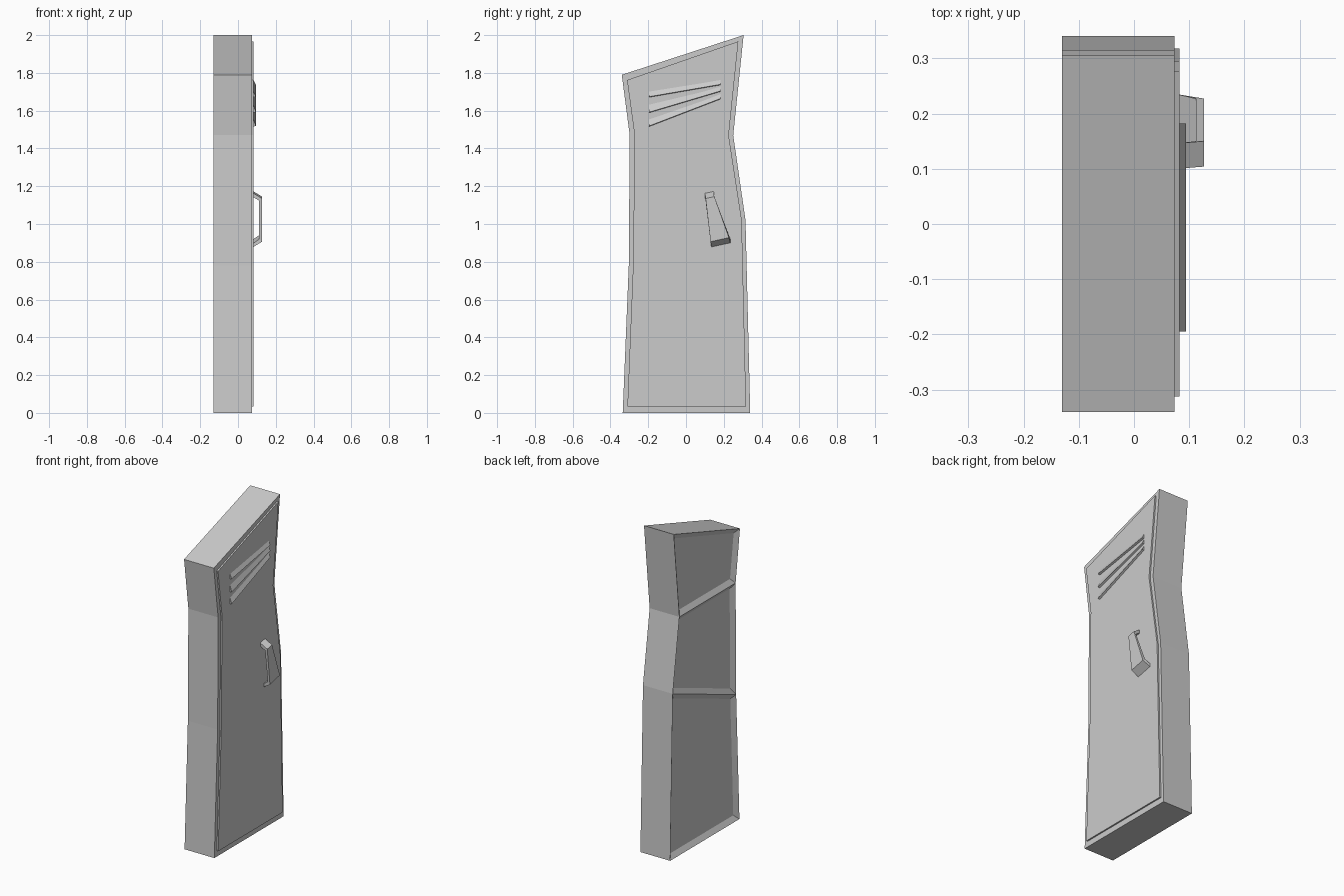
import bpy, bmesh

if "Cube" in bpy.data.objects:
    bpy.data.objects.remove(bpy.data.objects["Cube"])

BACK, FRONT, DOOR = -0.13, 0.073, 0.082


def finish(name, bm, normals=True):
    if normals:
        bmesh.ops.recalc_face_normals(bm, faces=bm.faces[:])
    me = bpy.data.meshes.new(name)
    bm.to_mesh(me)
    bm.free()
    ob = bpy.data.objects.new(name, me)
    bpy.context.collection.objects.link(ob)
    return ob


def ladder(name, left, right, x0, x1):
    """Slab between x0 and x1 made of stacked quads between two side profiles.
    Returns the bmesh and its rear-facing quads."""
    bm = bmesh.new()
    grid = [[[bm.verts.new((x, y, z)) for y, z in side] for x in (x0, x1)]
            for side in (left, right)]
    (lb, lf), (rb, rf) = grid
    rear = []
    for i in range(len(left) - 1):
        j = i + 1
        rear.append(bm.faces.new((lb[i], lb[j], rb[j], rb[i])))
        bm.faces.new((lf[i], rf[i], rf[j], lf[j]))
        bm.faces.new((lb[i], lf[i], lf[j], lb[j]))
        bm.faces.new((rb[i], rb[j], rf[j], rf[i]))
    bm.faces.new((lb[0], rb[0], rf[0], lf[0]))
    bm.faces.new((lb[-1], lf[-1], rf[-1], rb[-1]))
    bmesh.ops.recalc_face_normals(bm, faces=bm.faces[:])
    return bm, rear


# Crooked cabinet body, with three recessed panels in its rear
body_l = [(-0.335, 0), (-0.303, 0.78), (-0.298, 1.47), (-0.34, 1.79)]
body_r = [(0.34, 0), (0.315, 1.02), (0.25, 1.47), (0.305, 2.0)]
bm, rear = ladder("cabinet_body", body_l, body_r, BACK, FRONT)
bmesh.ops.inset_individual(bm, faces=rear, thickness=0.03, depth=-0.02,
                           use_even_offset=True)
finish("cabinet_body", bm, False)

# Door panel standing slightly proud of the front
door_l = [(-0.31, 0.035), (-0.28, 0.78), (-0.272, 1.47), (-0.312, 1.762)]
door_r = [(0.318, 0.035), (0.295, 1.02), (0.226, 1.47), (0.277, 1.967)]
bm, _ = ladder("door", door_l, door_r, FRONT - 0.01, DOOR)
finish("door", bm)

# Three slanted louvres: (bottom, top) heights at each end
for n, (b0, t0, b1, t1) in enumerate([(1.515, 1.565, 1.66, 1.695),
                                      (1.588, 1.645, 1.70, 1.735),
                                      (1.67, 1.71, 1.735, 1.77)]):
    bm = bmesh.new()
    ends = []
    for y, b, t in ((-0.195, b0, t0), (0.182, b1, t1)):
        ends.append([bm.verts.new(c) for c in
                     ((DOOR - 0.004, y, b), (0.094, y, b + 0.004),
                      (DOOR - 0.004, y, t))])
    for i in range(3):
        j = (i + 1) % 3
        bm.faces.new((ends[0][i], ends[0][j], ends[1][j], ends[1][i]))
    bm.faces.new(ends[0])
    bm.faces.new(ends[1])
    finish(f"louvre_{n + 1}", bm)

# Handle: bent strap widening downwards
# each section: outer x, outer z, inner x, inner z, y from, y to
sections = [(0.078, 1.17, 0.078, 1.15, 0.100, 0.146),
            (0.127, 1.14, 0.112, 1.128, 0.104, 0.150),
            (0.127, 0.917, 0.112, 0.93, 0.130, 0.227),
            (0.078, 0.887, 0.078, 0.907, 0.135, 0.235)]
bm = bmesh.new()
rings = []
for xo, zo, xi, zi, y0, y1 in sections:
    tilt = 0.11 * (y1 - y0)
    rings.append([bm.verts.new(c) for c in
                  ((xo, y0, zo - tilt), (xo, y1, zo + tilt),
                   (xi, y1, zi + tilt), (xi, y0, zi - tilt))])
for a, b in zip(rings, rings[1:]):
    for i in range(4):
        j = (i + 1) % 4
        bm.faces.new((a[i], a[j], b[j], b[i]))
bm.faces.new(rings[0])
bm.faces.new(rings[-1])
finish("door_handle", bm)
